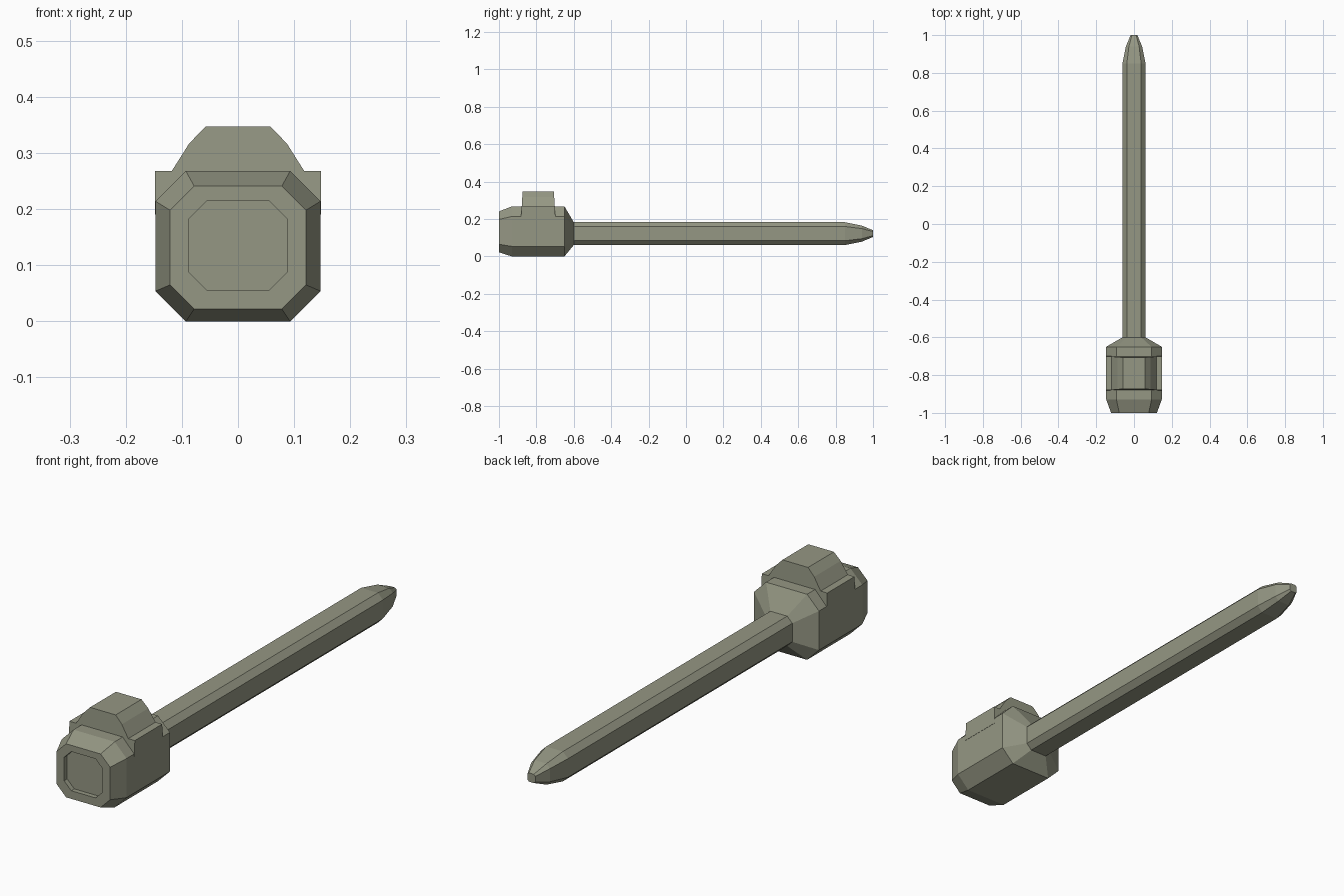
import bpy, bmesh

if "Cube" in bpy.data.objects:
    bpy.data.objects.remove(bpy.data.objects["Cube"])

mat = bpy.data.materials.new("olive grey")
mat.diffuse_color = (0.30, 0.31, 0.23, 1)
mat.use_nodes = True
mat.node_tree.nodes["Principled BSDF"].inputs["Base Color"].default_value = mat.diffuse_color


def ring(y, hx, z0, z1, c):
    """Chamfered rectangle across the y axis."""
    return [(hx, y, z0 + c), (hx, y, z1 - c), (hx - c, y, z1), (c - hx, y, z1),
            (-hx, y, z1 - c), (-hx, y, z0 + c), (c - hx, y, z0), (hx - c, y, z0)]


def loft(name, rings):
    """Skin a list of equal-length rings and cap both ends."""
    bm = bmesh.new()
    vs = [[bm.verts.new(p) for p in r] for r in rings]
    n = len(vs[0])
    for a, b in zip(vs, vs[1:]):
        for i in range(n):
            j = (i + 1) % n
            bm.faces.new((a[i], a[j], b[j], b[i]))
    bm.faces.new(vs[0])
    bm.faces.new(vs[-1])
    bmesh.ops.recalc_face_normals(bm, faces=bm.faces)
    me = bpy.data.meshes.new(name)
    bm.to_mesh(me)
    bm.free()
    me.materials.append(mat)
    ob = bpy.data.objects.new(name, me)
    bpy.context.collection.objects.link(ob)
    return ob


# housing with recessed end, tapering into the long barrel and its pointed tip
loft("housing_and_barrel", [
    ring(-0.98, 0.087, 0.055, 0.215, 0.032),
    ring(-1.00, 0.087, 0.055, 0.215, 0.032),
    ring(-1.00, 0.121, 0.022, 0.241, 0.043),
    ring(-0.93, 0.147, 0.0, 0.268, 0.054),
    ring(-0.65, 0.147, 0.0, 0.268, 0.054),
    ring(-0.60, 0.061, 0.061, 0.183, 0.023),
    ring(0.85, 0.061, 0.061, 0.183, 0.023),
    ring(0.94, 0.043, 0.079, 0.165, 0.016),
    ring(1.00, 0.018, 0.104, 0.140, 0.007),
])

# raised saddle on top, with square shoulders and slightly leaning ends
half = [(0.148, 0.19), (0.148, 0.268), (0.118, 0.268), (0.087, 0.317), (0.058, 0.347)]
profile = half + [(-x, z) for x, z in reversed(half)]


def saddle_end(side):
    return [(x, -0.79 + side * (0.093 - (z - 0.19) * 0.06), z) for x, z in profile]


loft("saddle", [saddle_end(-1), saddle_end(1)])
